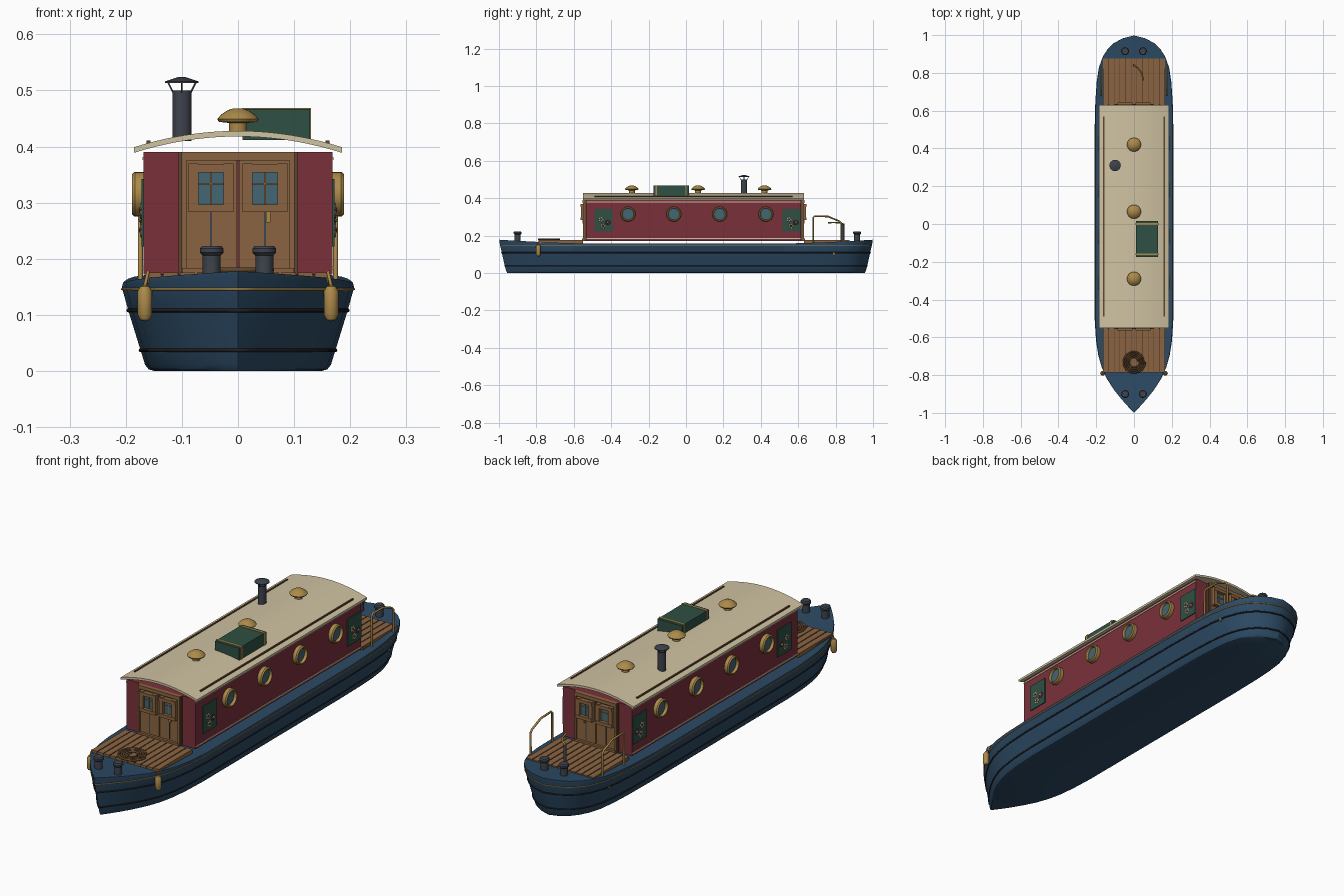
import bpy, bmesh, math
from mathutils import Vector, Matrix

if "Cube" in bpy.data.objects:
    bpy.data.objects.remove(bpy.data.objects["Cube"])


def material(name, r, g, b):
    m = bpy.data.materials.new(name)
    lin = [((c / 255 + 0.055) / 1.055) ** 2.4 for c in (r, g, b)]
    m.diffuse_color = (*lin, 1)
    m.use_nodes = True
    m.node_tree.nodes["Principled BSDF"].inputs["Base Color"].default_value = m.diffuse_color
    return m


BLUE = material("hull blue", 44, 74, 100)
RED = material("cabin red", 122, 48, 58)
CREAM = material("cream", 208, 195, 162)
WOOD = material("wood", 138, 100, 65)
DARK_WOOD = material("dark wood", 96, 70, 46)
BRASS = material("brass", 172, 138, 74)
IRON = material("iron", 62, 67, 76)
GREEN = material("green", 46, 80, 67)
GLASS = material("glass", 68, 102, 114)
BLACK = material("black", 32, 32, 36)


def finish(name, bm, mat, angle=35):
    bmesh.ops.recalc_face_normals(bm, faces=bm.faces)
    me = bpy.data.meshes.new(name)
    bm.to_mesh(me)
    bm.free()
    me.materials.append(mat)
    me.shade_smooth()
    me.set_sharp_from_angle(angle=math.radians(angle))
    ob = bpy.data.objects.new(name, me)
    bpy.context.collection.objects.link(ob)
    return ob


def boxes(name, mat, items):
    """One object from (x0, x1, y0, y1, z0, z1) blocks."""
    bm = bmesh.new()
    for x0, x1, y0, y1, z0, z1 in items:
        m = Matrix.Translation(((x0 + x1) / 2, (y0 + y1) / 2, (z0 + z1) / 2)) @ \
            Matrix.Diagonal((abs(x1 - x0), abs(y1 - y0), abs(z1 - z0), 1))
        bmesh.ops.create_cube(bm, size=1, matrix=m)
    return finish(name, bm, mat)


def lathe(name, mat, profile, loc, axis=(0, 0, 1), seg=24):
    """Spin (radius, height) points around an axis."""
    bm = bmesh.new()
    vs = [bm.verts.new((r, 0, h)) for r, h in profile]
    es = [bm.edges.new(p) for p in zip(vs, vs[1:])]
    bmesh.ops.spin(bm, geom=vs + es, cent=(0, 0, 0), axis=(0, 0, 1),
                   angle=2 * math.pi, steps=seg)
    bmesh.ops.remove_doubles(bm, verts=bm.verts, dist=1e-5)
    rot = Vector((0, 0, 1)).rotation_difference(Vector(axis)).to_matrix().to_4x4()
    bm.transform(Matrix.Translation(loc) @ rot)
    return finish(name, bm, mat)


def tube(name, mat, pts, radius, closed=False):
    cu = bpy.data.curves.new(name, 'CURVE')
    cu.dimensions = '3D'
    cu.bevel_depth = radius
    cu.bevel_resolution = 2
    cu.use_fill_caps = True
    sp = cu.splines.new('POLY')
    sp.points.add(len(pts) - 1)
    for p, co in zip(sp.points, pts):
        p.co = (*co, 1)
    sp.use_cyclic_u = closed
    cu.materials.append(mat)
    ob = bpy.data.objects.new(name, cu)
    bpy.context.collection.objects.link(ob)
    return ob


# Hull: plan outline (y, half width) and section levels (height, width, length)
STATIONS = [(-1, 0), (-.97, .03), (-.93, .066), (-.88, .106), (-.82, .144), (-.76, .171),
            (-.7, .188), (-.62, .2), (-.5, .207), (0, .207), (.5, .207), (.65, .204),
            (.75, .198), (.83, .186), (.89, .164), (.93, .138), (.96, .106), (.985, .06), (1, 0)]
LEVELS = [(0, .72, .955), (.02, .77, .958), (.07, .80, .962), (.24, .84, .97),
          (.69, .945, .988), (.95, 1, .998), (1, .99, .998)]


def sheer(y):
    return 0.157 + 0.021 * max(0, (abs(y) - .5) / .5) ** 1.5


bm = bmesh.new()
rows = []
for y, w in STATIONS:
    right = [(w * sx, y * sy, sheer(y) * t) for t, sx, sy in LEVELS]
    left = [(-x, b, c) for x, b, c in reversed(right)]
    rows.append([bm.verts.new(p) for p in right + left])
n = len(rows[0])
for a, b in zip(rows, rows[1:]):
    for i in range(n):
        j = (i + 1) % n
        bm.faces.new((a[i], a[j], b[j], b[i]))
bmesh.ops.remove_doubles(bm, verts=bm.verts, dist=1e-5)
finish("hull", bm, BLUE, 30)


def hull_ring(name, mat, z, radius):
    pts = []
    for y, w in STATIONS:
        t = z / sheer(y)
        for (t0, a0, b0), (t1, a1, b1) in zip(LEVELS, LEVELS[1:]):
            if t0 <= t <= t1:
                f = (t - t0) / (t1 - t0)
                pts.append((w * (a0 + f * (a1 - a0)), y * (b0 + f * (b1 - b0)), z))
    ring = pts + [(-x, y, c) for x, y, c in reversed(pts[1:-1])]
    tube(name, mat, ring, radius, True)


# Rubbing strakes
hull_ring("upper_stripe", BRASS, .146, .0025)
hull_ring("middle_strake", BLACK, .108, .0035)
hull_ring("lower_strake", BLACK, .037, .0035)

# Planked decks at both ends
for name, y0, y1 in (("bow_deck", -.785, -.55), ("stern_deck", .63, .875)):
    step = .33 / 11
    boxes(name, WOOD, [(-.165 + i * step + .002, -.165 + (i + 1) * step - .002, y0, y1, .158, .176)
                       for i in range(11)])
    boxes(name + "_base", DARK_WOOD, [(-.163, .163, y0 + .002, y1 - .002, .155, .171)])

# Cabin, coach lines and roof
boxes("cabin", RED, [(-.168, .168, -.535, .615, .172, .39)])
boxes("coach_lines", CREAM, [(s * .167, s * .1705, -.535, .615, z, z + .005)
                             for s in (-1, 1) for z in (.181, .376)])
bm = bmesh.new()
rows = []
for i in range(21):
    x = -.185 + .37 * i / 20
    z = .428 - .029 * (x / .185) ** 2
    rows.append([bm.verts.new((x, y, h)) for y, h in
                 ((-.55, z), (.63, z), (.63, z - .01), (-.55, z - .01))])
for a, b in zip(rows, rows[1:]):
    for i in range(4):
        j = (i + 1) % 4
        bm.faces.new((a[i], a[j], b[j], b[i]))
bm.faces.new(rows[0])
bm.faces.new(rows[-1])
finish("roof", bm, CREAM)
boxes("roof_handrails", DARK_WOOD, [(s * .156, s * .163, -.49, .57, .403, .411) for s in (-1, 1)])

# Portholes
for s in (-1, 1):
    for y in (-.31, -.065, .18, .427):
        lathe("porthole_ring", BRASS, [(.03, 0), (.03, .016), (.032, .021), (.036, .021),
                                       (.04, .016), (.04, 0)], (s * .168, y, .315), (s, 0, 0))
        lathe("porthole_glass", GLASS, [(0, .009), (.031, .009)], (s * .168, y, .315), (s, 0, 0))

    # Flower panels
    for y in (-.44, .565):
        boxes("flower_panel", GREEN, [(s * .165, s * .172, y - .048, y + .048, .222, .342)])
        for k, (dy, dz) in enumerate(((-.014, .012), (.022, -.005), (-.004, -.024))):
            petal, core = (RED, CREAM) if k == 1 else (CREAM, RED)
            for a in range(5):
                t = a * math.tau / 5
                lathe("petal", petal, [(0, .003), (.004, .002), (.0055, 0)],
                      (s * .172, y + dy + .009 * math.cos(t), .275 + dz + .009 * math.sin(t)),
                      (s, 0, 0), 8)
            lathe("flower_centre", core, [(0, .005), (.004, .004), (.006, 0)],
                  (s * .172, y + dy, .275 + dz), (s, 0, 0), 8)

# Double doors at both cabin ends
for s, end in ((-1, "front"), (1, "rear")):
    def db(x0, x1, d0, d1, z0, z1):
        return (x0, x1, .04 + s * (.575 + d0), .04 + s * (.575 + d1), z0, z1)
    boxes(end + "_doors", WOOD, [db(-.092, -.002, 0, .009, .178, .375),
                                 db(.002, .092, 0, .009, .178, .375)])
    frame = [db(-.1, .1, 0, .018, .375, .39), db(-.1, .1, 0, .02, .172, .184)]
    panes, bars, grooves, edging = [], [], [], []
    for m in (-1, 1):
        frame.append(db(m * .092, m * .101, 0, .016, .172, .39))
        edging.append(db(m * .101, m * .106, 0, .008, .172, .39))
        c = m * .048
        bars += [db(c - .04, c - .022, 0, .026, .283, .37), db(c + .022, c + .04, 0, .026, .283, .37),
                 db(c - .04, c + .04, 0, .028, .283, .297), db(c - .04, c + .04, 0, .028, .354, .368),
                 db(c - .0015, c + .0015, 0, .016, .297, .354), db(c - .022, c + .022, 0, .016, .332, .335)]
        panes.append(db(c - .022, c + .022, 0, .013, .297, .354))
        grooves.append(db(c - .002, c + .002, 0, .011, .19, .283))
    boxes(end + "_door_frame", WOOD, frame)
    boxes(end + "_door_edging", DARK_WOOD, edging)
    boxes(end + "_window_frames", WOOD, bars)
    boxes(end + "_window_panes", GLASS, panes)
    boxes(end + "_door_grooves", IRON, grooves)
    boxes(end + "_door_handle", BRASS, [db(.05, .058, 0, .018, .265, .283)])

# Roof vents, chimney and hatch box
for y in (-.29, .065, .42):
    lathe("mushroom_vent", BRASS, [(0, .42), (.016, .42), (.016, .442), (.034, .444), (.037, .449),
                                   (.03, .457), (.018, .465), (.008, .468), (0, .468)], (0, y, 0))
lathe("chimney", IRON, [(0, .41), (.017, .41), (.017, .5), (.013, .5), (.013, .47), (0, .47)], (-.1, .31, 0))
lathe("chimney_cap", IRON, [(0, .513), (.03, .513), (.03, .516), (.006, .524), (0, .524)], (-.1, .31, 0))
for a in range(4):
    c, d = math.cos(a * math.pi / 2), math.sin(a * math.pi / 2)
    tube("cap_leg", IRON, [(-.1 + .015 * c, .31 + .015 * d, .495),
                           (-.1 + .025 * c, .31 + .025 * d, .515)], .0015)
boxes("hatch_box", GREEN, [(.01, .128, -.175, .015, .412, .467)])
boxes("hatch_straps", BRASS, [(.008, .13, y, y + .008, .412, .469) for y in (-.164, -.004)])

# Mooring bollards
for y in (-.9, .915):
    for x in (-.047, .047):
        lathe("bollard", IRON, [(0, .16), (.016, .16), (.016, .206), (.021, .211), (.021, .218),
                                (.017, .223), (0, .223)], (x, y, 0))

# Fenders, stern rails and small side cleats
for s in (-1, 1):
    lathe("fender", BRASS, [(0, .088), (.008, .091), (.013, .1), (.013, .142), (.008, .151), (0, .154)],
          (s * .166, -.79, 0), seg=12)
    tube("fender_rope", BRASS, [(s * .166, -.79, .152), (s * .16, -.785, .178)], .003)
    tube("stern_rail", BRASS, [(s * .174, y, z) for y, z in
                               ((.68, .16), (.68, .296), (.688, .304), (.76, .302), (.82, .277),
                                (.83, .266), (.83, .16))], .0045)
    lathe("side_cleat", BRASS, [(0, 0), (.007, 0), (.006, .006), (0, .008)],
          (s * .175, .79, .105), (s, 0, 0), 10)

# Tiller
tube("tiller_post", IRON, [(0, .84, .165), (0, .84, .265)], .007)
tube("tiller_arm", BRASS, [(0, .84, .262), (.022, .825, .268), (.04, .8, .27), (.05, .76, .27)], .004)

# Coiled rope on the bow deck
coil = [((.022 + .038 * i / 96) * math.cos(i * math.tau / 24),
         -.73 + (.022 + .038 * i / 96) * math.sin(i * math.tau / 24), .18) for i in range(97)]
tube("rope_coil", DARK_WOOD, coil, .0045)
